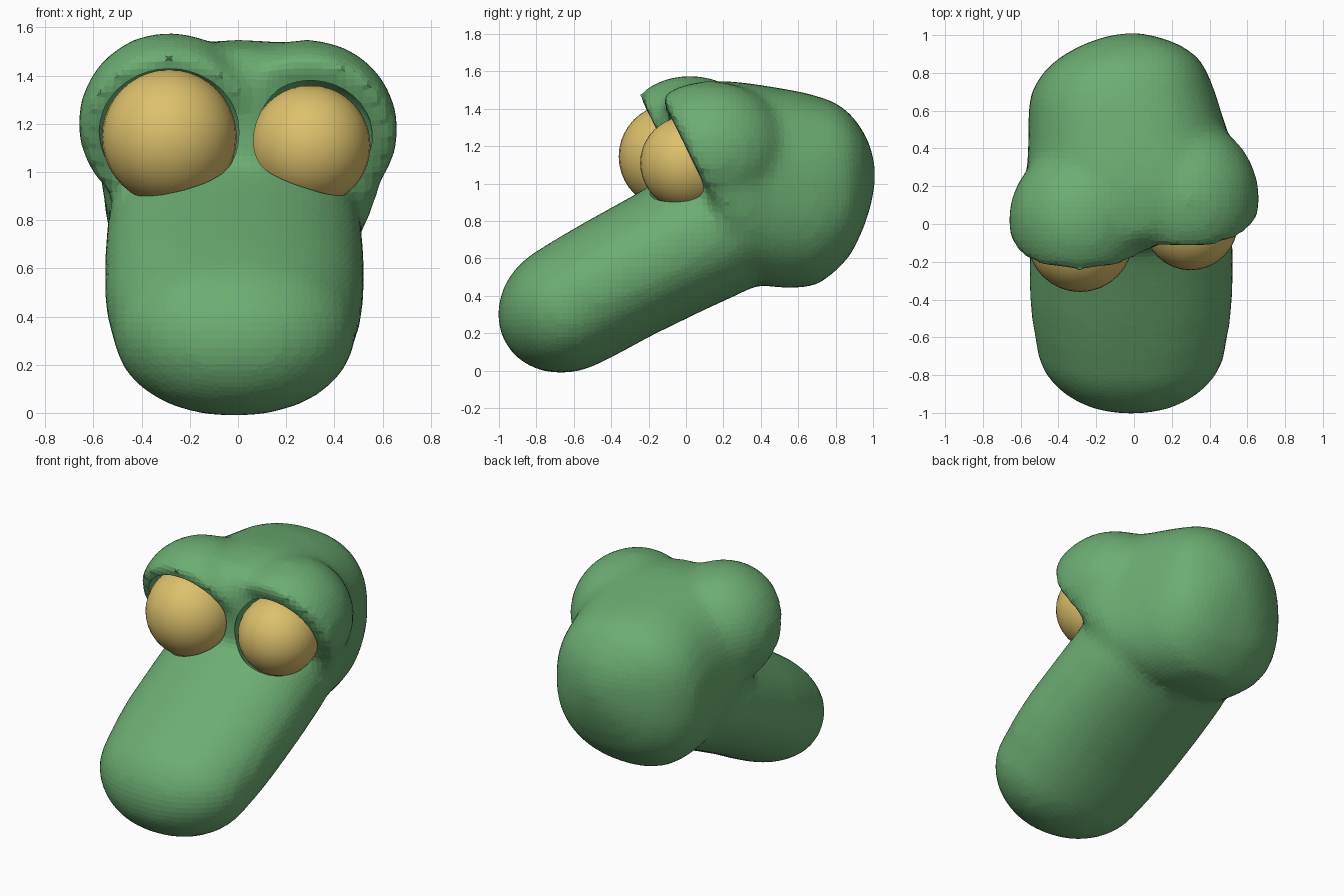
import bpy, bmesh
from math import sin, cos, pi
from mathutils import Vector, Matrix

if "Cube" in bpy.data.objects:
    bpy.data.objects.remove(bpy.data.objects["Cube"])


def material(name, rgb):
    m = bpy.data.materials.new(name)
    m.diffuse_color = (*rgb, 1)
    m.use_nodes = True
    m.node_tree.nodes["Principled BSDF"].inputs["Base Color"].default_value = m.diffuse_color
    return m


green = material("green_skin", (0.15, 0.42, 0.17))
yellow = material("yellow_eye", (0.72, 0.53, 0.15))


def new_object(name, bm, mat=None):
    me = bpy.data.meshes.new(name)
    bmesh.ops.recalc_face_normals(bm, faces=bm.faces)
    bm.to_mesh(me)
    bm.free()
    ob = bpy.data.objects.new(name, me)
    bpy.context.collection.objects.link(ob)
    if mat:
        me.materials.append(mat)
    return ob


def spow(v, p):
    return abs(v) ** p * (1 if v >= 0 else -1)


def loft(bm, sections, up, exponent=2.3, n=40):
    """sections: (centre, half width in x, half height along up)"""
    rings = []
    for c, w, h in sections:
        ring = []
        for i in range(n):
            a = 2 * pi * i / n
            x, z = spow(cos(a), 2 / exponent) * w, spow(sin(a), 2 / exponent) * h
            ring.append(bm.verts.new(Vector(c) + Vector((x, 0, 0)) + up * z))
        rings.append(ring)
    for a, b in zip(rings, rings[1:]):
        for i in range(n):
            j = (i + 1) % n
            bm.faces.new((a[i], a[j], b[j], b[i]))
    bm.faces.new(rings[0])
    bm.faces.new(rings[-1])


def add_hood(bm, centre, radii, plane):
    """ellipsoid brow cut off by a slanted plane at the eye side"""
    t = bmesh.new()
    bmesh.ops.create_uvsphere(t, u_segments=40, v_segments=24, radius=1,
                              matrix=Matrix.Translation(centre) @ Matrix.Diagonal((*radii, 1)))
    res = bmesh.ops.bisect_plane(t, geom=t.verts[:] + t.edges[:] + t.faces[:], plane_co=plane,
                                 plane_no=(0, -0.894, -0.447), clear_outer=True)
    bmesh.ops.contextual_create(t, geom=[e for e in res["geom_cut"] if isinstance(e, bmesh.types.BMEdge)])
    me = bpy.data.meshes.new("tmp")
    t.to_mesh(me)
    t.free()
    bm.from_mesh(me)
    bpy.data.meshes.remove(me)


body = bmesh.new()

# snout: slanted tube, tapering into a rounded tip
d, up = Vector((0, 0.87, 0.49)).normalized(), Vector((0, -0.49, 0.87)).normalized()
start = Vector((-0.015, -0.62, 0.345))
snout = []
for k in range(1, 13):
    a = pi / 2 * k / 12
    snout.append((start - d * 0.40 * cos(a), 0.505 * sin(a), 0.345 * sin(a)))
for s, w, h, drop in ((0.12, 0.525, 0.350, 0), (0.3, 0.54, 0.352, 0), (0.6, 0.54, 0.36, 0.01),
                      (0.85, 0.53, 0.375, 0.015), (1.08, 0.50, 0.385, 0.02), (1.25, 0.42, 0.34, 0.0)):
    snout.append((start + d * s - up * drop, w, h))
loft(body, snout, up, 2.15)

# cranium: left x, right x, bottom z, top z at each y
cranium = [(-0.13, -0.07, 0.12, 1.0, 1.42), (-0.06, -0.16, 0.19, 0.95, 1.51),
           (0.07, -0.45, 0.45, 0.80, 1.54), (0.2, -0.585, 0.61, 0.62, 1.55),
           (0.32, -0.565, 0.57, 0.49, 1.54), (0.45, -0.56, 0.51, 0.445, 1.52),
           (0.6, -0.56, 0.46, 0.44, 1.495), (0.7, -0.545, 0.43, 0.455, 1.47),
           (0.8, -0.485, 0.39, 0.53, 1.435), (0.88, -0.40, 0.345, 0.615, 1.375),
           (0.95, -0.275, 0.245, 0.76, 1.28), (0.995, -0.15, 0.12, 0.9, 1.18),
           (1.01, -0.06, 0.04, 1.0, 1.1)]
loft(body, [(((a + b) / 2, y, (lo + hi) / 2), (b - a) / 2, (hi - lo) / 2)
            for y, a, b, lo, hi in cranium], Vector((0, 0, 1)), 2.4)

# two brow hoods, the left one further forward
add_hood(body, (-0.285, 0.02, 1.2), (0.38, 0.40, 0.38), (0, -0.115, 1.2))
add_hood(body, (0.285, 0.13, 1.175), (0.38, 0.42, 0.375), (0, 0.005, 1.18))

head = new_object("head", body, green)
m = head.modifiers.new("fuse", "REMESH")
m.mode, m.voxel_size = "VOXEL", 0.036
m = head.modifiers.new("soften", "SMOOTH")
m.factor, m.iterations = 0.5, 11

# eyes and the sockets cut for them
eyes = {"left_eye": ((-0.285, -0.08, 1.145), 0.28), "right_eye": ((0.30, 0.005, 1.11), 0.25)}
for name, (c, r) in eyes.items():
    for cutter in (False, True):
        bm = bmesh.new()
        centre = Vector(c) + (Vector((0, -0.02, 0.02)) if cutter else Vector())
        bmesh.ops.create_uvsphere(bm, u_segments=32, v_segments=20, radius=r + 0.012 * cutter,
                                  matrix=Matrix.Translation(centre))
        for f in bm.faces:
            f.smooth = True
        ob = new_object(name + ("_socket_cutter" if cutter else ""), bm, None if cutter else yellow)
        if cutter:
            ob.hide_render = True
            ob.display_type = "WIRE"
            m = head.modifiers.new("socket", "BOOLEAN")
            m.operation, m.solver, m.object = "DIFFERENCE", "EXACT", ob
